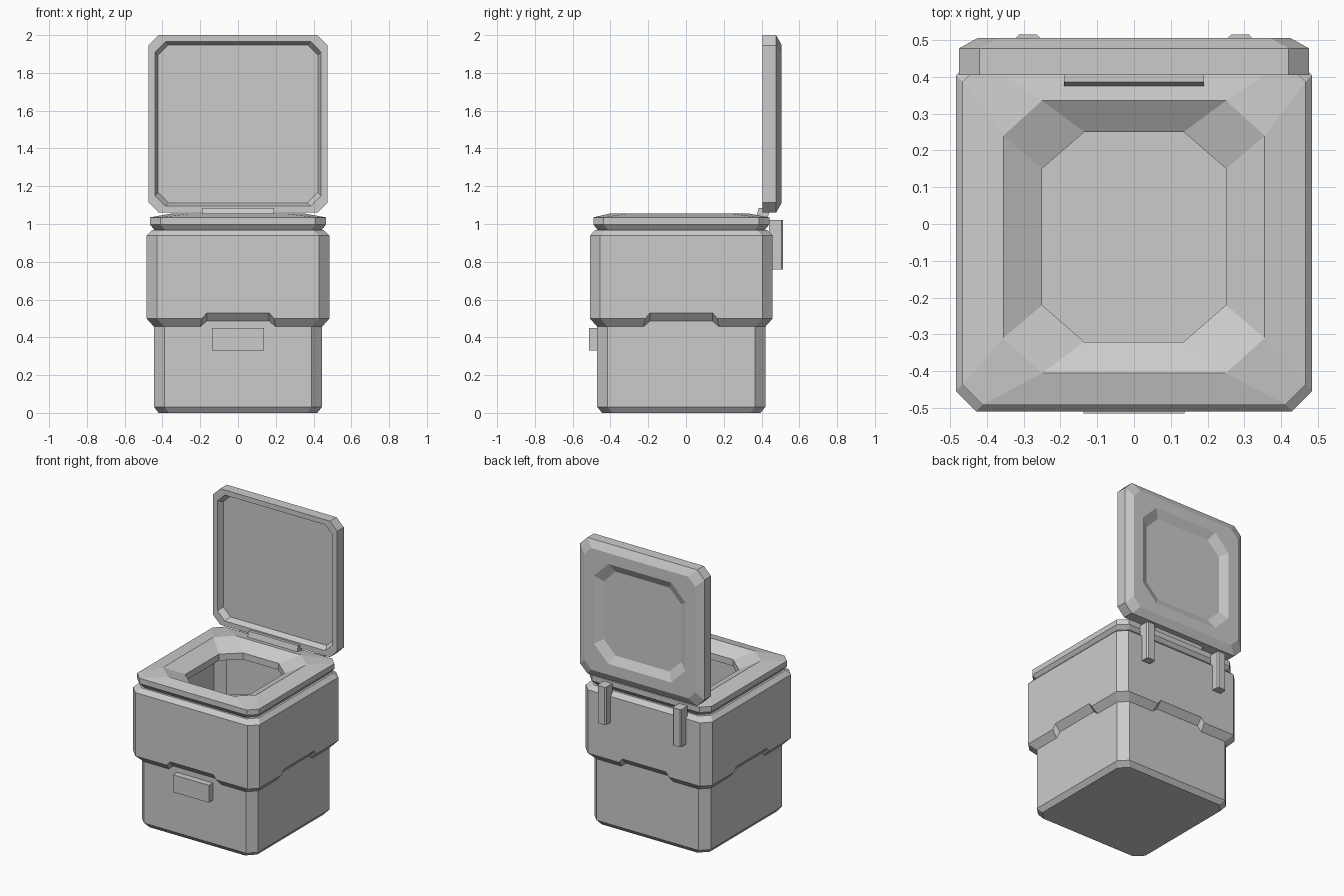
import bpy, bmesh

if "Cube" in bpy.data.objects:
    bpy.data.objects.remove(bpy.data.objects["Cube"])

CY = -0.025  # centre of the bin in y


def octagon(hx, hy, cx, cy):
    """Rectangle with cut corners, counter-clockwise."""
    return [(-hx + cx, -hy), (hx - cx, -hy), (hx, -hy + cy), (hx, hy - cy),
            (hx - cx, hy), (-hx + cx, hy), (-hx, hy - cy), (-hx, -hy + cy)]


def ring(r, z, cut=0.055, cy=CY):
    return [(x, y + cy, z) for x, y in octagon(r, r, cut, cut)]


def loft(name, loops, closed=False):
    """Skin equal-length loops; close into a tube or cap both ends."""
    bm = bmesh.new()
    vs = [[bm.verts.new(p) for p in lp] for lp in loops]
    n = len(loops[0])
    pairs = list(zip(vs, vs[1:])) + ([(vs[-1], vs[0])] if closed else [])
    for a, b in pairs:
        for i in range(n):
            j = (i + 1) % n
            bm.faces.new((a[i], a[j], b[j], b[i]))
    if not closed:
        bm.faces.new(vs[0][::-1])
        bm.faces.new(vs[-1])
    bmesh.ops.recalc_face_normals(bm, faces=bm.faces)
    me = bpy.data.meshes.new(name)
    bm.to_mesh(me)
    bm.free()
    ob = bpy.data.objects.new(name, me)
    bpy.context.collection.objects.link(ob)
    return ob


def skirt_ring(r, z, lift=0.0, wide=0.195):
    """Cut-corner square whose side middles rise by lift."""
    c = r - 0.055
    side = [(-c, 0), (-wide, 0), (-0.165, lift), (0.165, lift), (wide, 0), (c, 0)]
    pts = []
    for k in range(4):
        for t, h in side:
            x, y = t, -r
            for _ in range(k):
                x, y = -y, x
            pts.append((x, y + CY, z + h))
    return pts


# Lower bin, hollow
loft("lower_bin", [ring(0.42, 0.0), ring(0.445, 0.032), ring(0.445, 0.6),
                   ring(0.415, 0.6), ring(0.415, 0.04)])

# Upper shell with notched, flared skirt
loft("upper_shell", [skirt_ring(0.444, 0.455, 0.03, 0.2), skirt_ring(0.484, 0.5, 0.03, 0.19),
                     skirt_ring(0.484, 0.938), skirt_ring(0.456, 0.967),
                     skirt_ring(0.42, 0.967), skirt_ring(0.42, 0.455, 0.03)], closed=True)


# Seat: raised rim sloping down into an eight-sided opening
def seat_ring(hx, hy, cx, cy, z):
    return [(x, y - 0.035, z) for x, y in octagon(hx, hy, cx, cy)]


loft("seat", [ring(0.44, 0.965), ring(0.466, 0.998), ring(0.466, 1.035),
              seat_ring(0.355, 0.37, 0.105, 0.095, 1.055),
              seat_ring(0.25, 0.285, 0.115, 0.1, 1.0),
              seat_ring(0.25, 0.285, 0.115, 0.1, 0.955)], closed=True)


# Open lid standing upright: shallow tray in front, recessed panel behind
def lid_ring(r, y, cut=0.055):
    return [(x, y, z + 1.53) for x, z in octagon(r, r - 0.005, cut, cut)]


loft("lid", [lid_ring(0.423, 0.445), lid_ring(0.44, 0.405), lid_ring(0.475, 0.405),
             lid_ring(0.475, 0.477), lid_ring(0.425, 0.505),
             lid_ring(0.35, 0.505, 0.11), lid_ring(0.295, 0.475, 0.09)])

# Hinge bar between seat and lid
bar = [(0.37, 1.03), (0.385, 1.085), (0.45, 1.085), (0.43, 1.03)]
loft("hinge_bar", [[(x, y, z) for y, z in bar] for x in (-0.19, 0.19)])

# Rear hinge straps
strap = [(-0.033, 0.44), (0.033, 0.44), (0.033, 0.505), (0.025, 0.514),
         (-0.025, 0.514), (-0.033, 0.505)]
for side, cx in (("left", -0.288), ("right", 0.288)):
    loft("hinge_strap_" + side, [[(x + cx, y, z) for x, y in strap] for z in (0.76, 1.02)])

# Front handle
plate = [(-0.137, -0.514), (0.137, -0.514), (0.137, -0.46), (-0.137, -0.46)]
loft("front_handle", [[(x, y, z) for x, y in plate] for z in (0.33, 0.45)])
